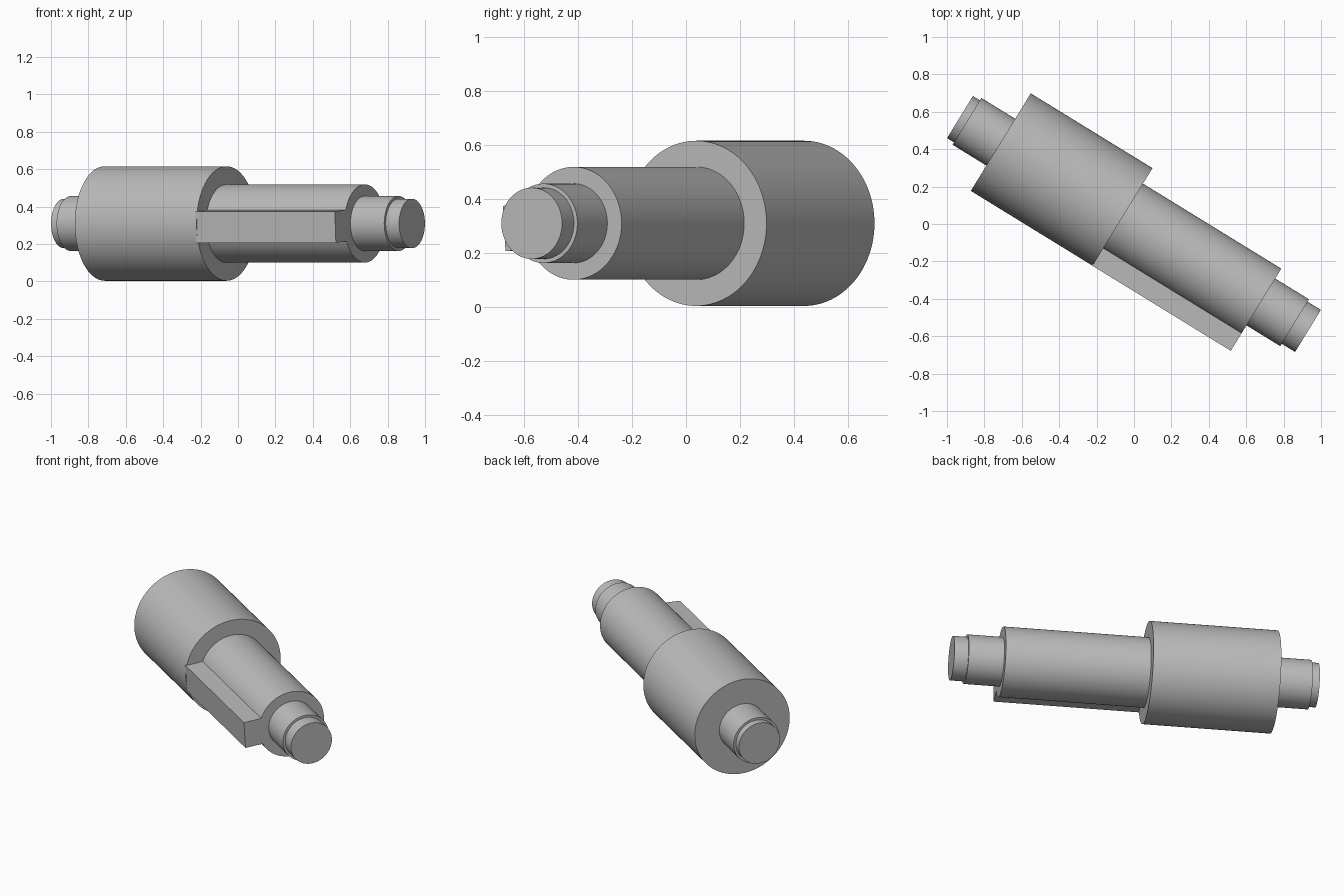
import bpy
import bmesh
import math
from mathutils import Matrix, Vector

cube = bpy.data.objects.get("Cube")
if cube:
    bpy.data.objects.remove(cube, do_unlink=True)

AXIS_HEIGHT = 0.309
AXIS_TURN = Matrix.Translation((0, 0, AXIS_HEIGHT)) @ Matrix.Rotation(math.radians(-31.57), 4, 'Z')

grey = bpy.data.materials.new("plain grey steel")
grey.use_nodes = True
colour = (0.5, 0.5, 0.5, 1)
grey.diffuse_color = colour
grey.node_tree.nodes["Principled BSDF"].inputs["Base Color"].default_value = colour


def add_object(name, bm):
    """Turn a bmesh, built along local x, into an object on the shaft axis."""
    bmesh.ops.recalc_face_normals(bm, faces=bm.faces)
    mesh = bpy.data.meshes.new(name)
    bm.to_mesh(mesh)
    bm.free()
    mesh.materials.append(grey)
    obj = bpy.data.objects.new(name, mesh)
    bpy.context.collection.objects.link(obj)
    obj.matrix_world = AXIS_TURN
    return obj


# Stepped shaft: (start, end, radius) of each section, turned as one profile
sections = [
    (-1.092, -1.048, 0.132),   # rear tip
    (-1.048, -0.836, 0.147),   # rear journal
    (-0.836, -0.072, 0.306),   # large body
    (-0.072, 0.796, 0.209),    # keyed seat
    (0.796, 1.008, 0.147),     # front journal
    (1.008, 1.092, 0.132),     # front tip
]
profile = [(sections[0][0], 0)]
for start, end, radius in sections:
    profile += [(start, radius), (end, radius)]
profile.append((sections[-1][1], 0))

bm = bmesh.new()
points = [bm.verts.new((x, 0, r)) for x, r in profile]
edges = [bm.edges.new(pair) for pair in zip(points, points[1:])]
bmesh.ops.spin(bm, geom=points + edges, cent=(0, 0, 0), axis=(1, 0, 0),
               angle=math.tau, steps=96, use_duplicate=False)
bmesh.ops.remove_doubles(bm, verts=bm.verts, dist=0.0001)
shaft = add_object("stepped_shaft", bm)
bpy.ops.object.select_all(action='DESELECT')
shaft.select_set(True)
bpy.context.view_layer.objects.active = shaft
bpy.ops.object.shade_smooth_by_angle(angle=math.radians(30))

# Key bar: set into the seat, rolled slightly around the axis
low, high = Vector((-0.08, -0.302, -0.084)), Vector((0.796, -0.15, 0.084))
bm = bmesh.new()
bmesh.ops.create_cube(bm, size=1)
bmesh.ops.scale(bm, vec=high - low, verts=bm.verts)
bmesh.ops.translate(bm, vec=(low + high) / 2, verts=bm.verts)
bmesh.ops.rotate(bm, cent=(0, 0, 0), verts=bm.verts,
                 matrix=Matrix.Rotation(math.radians(3.6), 3, 'X'))
add_object("key_bar", bm)
